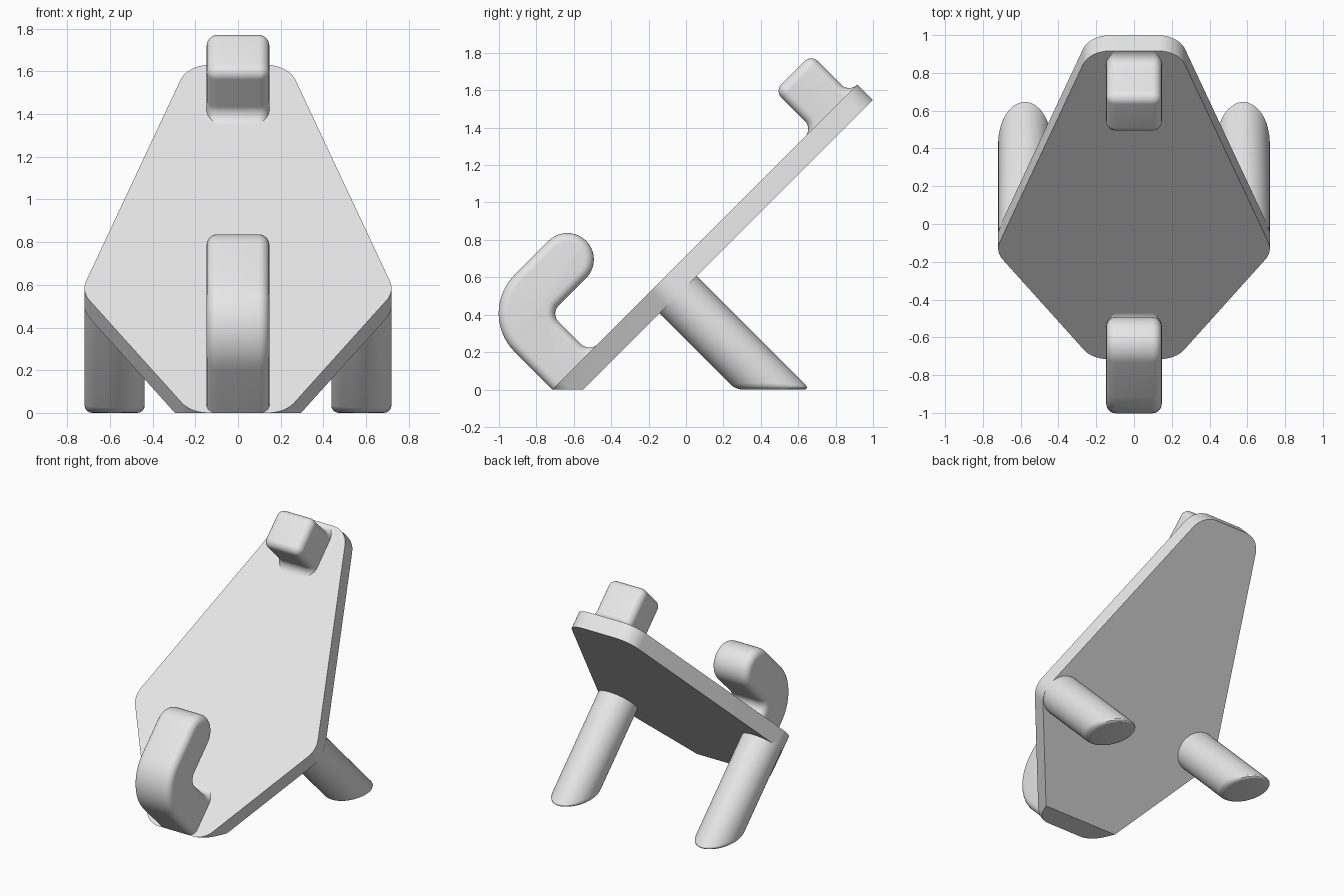
import bpy, bmesh, math
from mathutils import Vector, Matrix

if "Cube" in bpy.data.objects:
    bpy.data.objects.remove(bpy.data.objects["Cube"])

# Everything is modelled on the tilted board: x = width, y = up the slope, z = out of the face
TILT = Matrix.Translation((0, -0.715, 0)) @ Matrix.Rotation(math.radians(45), 4, 'X')

grey = bpy.data.materials.new("light_grey")
grey.diffuse_color = (0.8, 0.8, 0.8, 1)
grey.use_nodes = True
grey.node_tree.nodes["Principled BSDF"].inputs["Base Color"].default_value = grey.diffuse_color


def rounded(corners, steps=10):
    """Outline from (a, b, radius) corners, each replaced by an arc."""
    out = []
    for i, (a, b, r) in enumerate(corners):
        p = Vector((a, b))
        if r == 0:
            out.append(p)
            continue
        d0 = (Vector(corners[i - 1][:2]) - p).normalized()
        d1 = (Vector(corners[(i + 1) % len(corners)][:2]) - p).normalized()
        half = d0.angle(d1) / 2
        centre = p + (d0 + d1).normalized() * (r / math.sin(half))
        reach = r / math.tan(half)
        s = p + d0 * reach - centre
        e = p + d1 * reach - centre
        sweep = s.angle(e)
        for k in range(steps + 1):
            t = k / steps
            out.append(centre + (s * math.sin((1 - t) * sweep)
                                 + e * math.sin(t * sweep)) / math.sin(sweep))
    return out


def prism(points, offset):
    """Closed prism from a loop of 3D points, extruded by offset."""
    bm = bmesh.new()
    face = bm.faces.new([bm.verts.new(p) for p in points])
    new = bmesh.ops.extrude_face_region(bm, geom=[face], use_keep_orig=True)
    bmesh.ops.translate(bm, vec=offset,
                        verts=[v for v in new["geom"] if isinstance(v, bmesh.types.BMVert)])
    bmesh.ops.recalc_face_normals(bm, faces=bm.faces)
    return bm


def place(bm, ground_cut=True):
    """Tilt the part and trim it flat on the ground."""
    bm.transform(TILT)
    if ground_cut:
        bmesh.ops.bisect_plane(bm, geom=bm.verts[:] + bm.edges[:] + bm.faces[:],
                               plane_co=(0, 0, 0), plane_no=(0, 0, -1), clear_outer=True)
        bmesh.ops.holes_fill(bm, edges=[e for e in bm.edges if e.is_boundary], sides=0)


def finish(bm, name):
    bmesh.ops.recalc_face_normals(bm, faces=bm.faces)
    mesh = bpy.data.meshes.new(name)
    bm.to_mesh(mesh)
    bm.free()
    mesh.materials.append(grey)
    obj = bpy.data.objects.new(name, mesh)
    bpy.context.collection.objects.link(obj)
    bpy.ops.object.select_all(action='DESELECT')
    obj.select_set(True)
    bpy.context.view_layer.objects.active = obj
    bpy.ops.object.shade_smooth_by_angle(angle=math.radians(30))


# Kite-shaped back board
right = [(0.221, 0, 0.15), (0.734, 0.806, 0.15), (0.236, 2.307, 0.15)]
left = [(-x, y, r) for x, y, r in reversed(right)]
board = prism([(p.x, p.y, 0) for p in rounded(right + left)], (0, 0, -0.117))
place(board)
finish(board, "back_board")


# Soft-edged holders: side profiles extruded across the board
def holder(name, corners, half=0.147, soft=0.05):
    bm = prism([(-half, p.x, p.y) for p in rounded(corners)], (2 * half, 0, 0))
    rims = [e for e in bm.edges if abs(e.verts[0].co.x - e.verts[1].co.x) < 1e-5]
    bmesh.ops.bevel(bm, geom=rims, offset=soft, segments=6, profile=0.5,
                    affect='EDGES', clamp_overlap=False)
    place(bm)
    finish(bm, name)


holder("lower_hook", [
    (0, -0.11, 0), (0, 0.576, 0.29), (0.69, 0.576, 0.141), (0.69, 0.293, 0.141),
    (0.28, 0.293, 0.06), (0.28, 0, 0.065), (0.346, 0, 0), (0.346, -0.11, 0)])
holder("upper_peg", [
    (1.91, -0.11, 0), (1.91, 0, 0), (1.97, 0, 0.059), (1.97, 0.288, 0.05),
    (2.245, 0.288, 0.05), (2.245, 0, 0.059), (2.305, 0, 0), (2.305, -0.11, 0)])

# Round rear legs, square to the board and cut flat at the floor
for side, name in ((1, "right_leg"), (-1, "left_leg")):
    bm = bmesh.new()
    bmesh.ops.create_cone(bm, cap_ends=True, segments=64, radius1=0.141, radius2=0.141, depth=1.5,
                          matrix=Matrix.Translation((side * 0.578, 0.834, -0.85)))
    place(bm)
    foot = [e for e in bm.edges if all(abs(v.co.z) < 1e-5 for v in e.verts)]
    bmesh.ops.bevel(bm, geom=foot, offset=0.035, segments=4, profile=0.5,
                    affect='EDGES', clamp_overlap=False)
    finish(bm, name)
